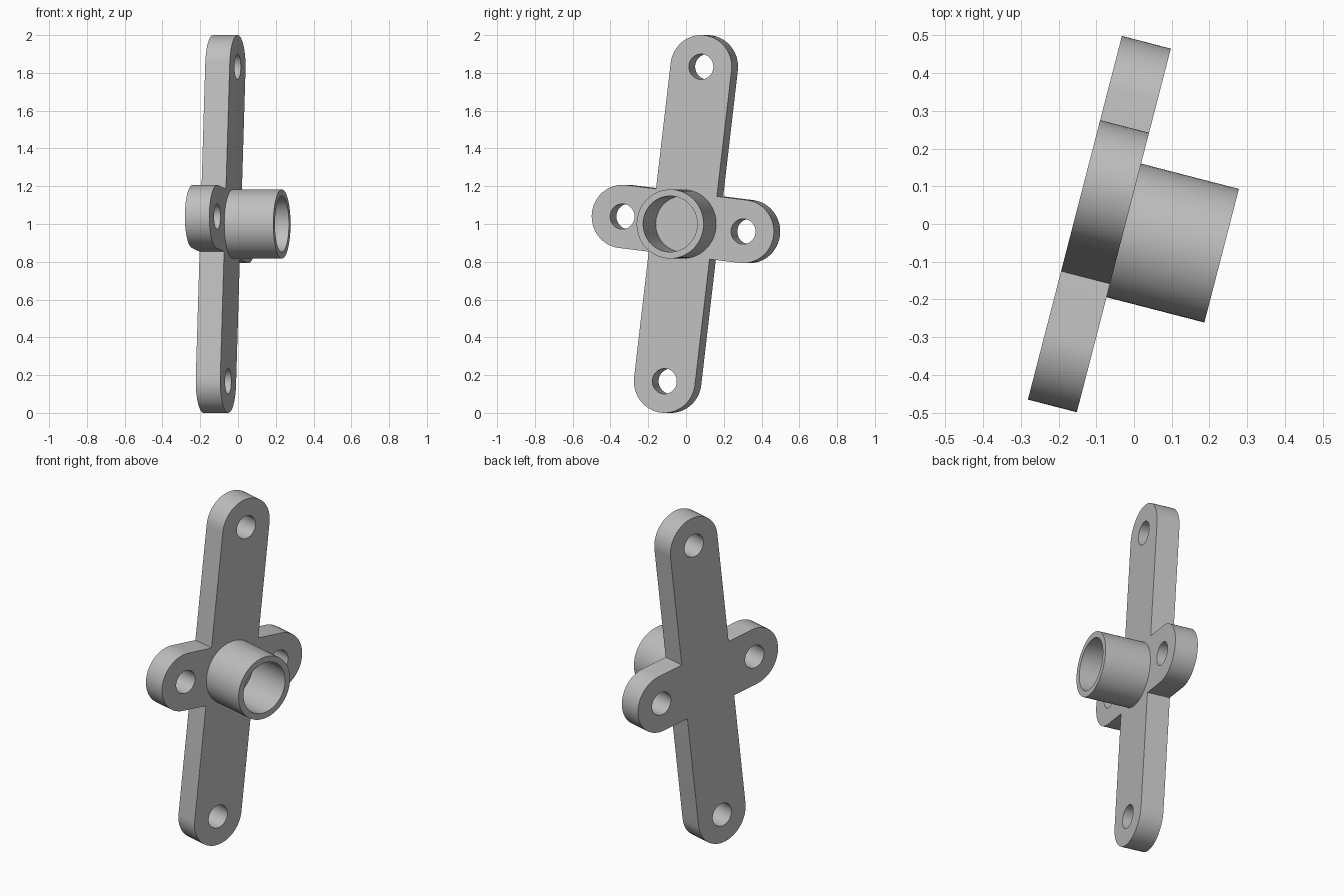
import bpy, bmesh
from math import radians, sin, cos, pi
from mathutils import Matrix, Vector

cube = bpy.data.objects.get("Cube")
if cube:
    bpy.data.objects.remove(cube, do_unlink=True)

grey = bpy.data.materials.new("light grey")
grey.use_nodes = True
colour = (0.52, 0.52, 0.52, 1)
grey.diffuse_color = colour
grey.node_tree.nodes["Principled BSDF"].inputs["Base Color"].default_value = colour

R = 0.1675             # half width of every arm
REACH = (0.333, 0.8385)  # hole distance of side arms and long bar
HOLE = 0.067
THICK = 0.134
TUBE_LEN = 0.268

# Local frame: X across, Y up the bar, Z out of the plate face
yaw, lean = radians(14.5), radians(-6.85)
frame = Matrix.Translation((-0.027, -0.017, 1)) @ Matrix((
    (sin(yaw), 0, cos(yaw), 0),
    (cos(yaw), 0, -sin(yaw), 0),
    (0, 1, 0, 0),
    (0, 0, 0, 1))) @ Matrix.Rotation(lean, 4, 'Z')


def arc(centre, radius, start, end, steps):
    return [(centre[0] + radius * cos(start + (end - start) * i / steps),
             centre[1] + radius * sin(start + (end - start) * i / steps))
            for i in range(steps + 1)]


def circle(centre, radius):
    return arc(centre, radius, 0, 2 * pi, 64)[:-1]


def extrude_profile(name, loops, bottom, top):
    """Extrude closed loops (the first is the outline, the rest are holes)."""
    curve = bpy.data.curves.new(name + " profile", 'CURVE')
    curve.dimensions = '2D'
    curve.fill_mode = 'BOTH'
    curve.extrude = (top - bottom) / 2
    for loop in loops:
        spline = curve.splines.new('POLY')
        spline.points.add(len(loop) - 1)
        for point, (x, y) in zip(spline.points, loop):
            point.co = (x, y, 0, 1)
        spline.use_cyclic_u = True
    helper = bpy.data.objects.new(name + " profile", curve)
    bpy.context.collection.objects.link(helper)
    graph = bpy.context.evaluated_depsgraph_get()
    mesh = bpy.data.meshes.new_from_object(helper.evaluated_get(graph))
    bpy.data.objects.remove(helper, do_unlink=True)

    # Weld the caps to the walls and place the part
    bm = bmesh.new()
    bm.from_mesh(mesh)
    bmesh.ops.remove_doubles(bm, verts=bm.verts, dist=0.0001)
    bmesh.ops.translate(bm, verts=bm.verts, vec=(0, 0, (top + bottom) / 2))
    bmesh.ops.transform(bm, matrix=frame, verts=bm.verts)
    bmesh.ops.recalc_face_normals(bm, faces=bm.faces)
    for face in bm.faces:
        face.smooth = True
    bm.to_mesh(mesh)
    bm.free()
    mesh.set_sharp_from_angle(angle=radians(30))
    mesh.materials.clear()
    mesh.materials.append(grey)
    obj = bpy.data.objects.new(name, mesh)
    bpy.context.collection.objects.link(obj)
    return obj


# Cross plate: four round-ended arms with a hole in each end
outline, holes = [], []
for k in range(4):
    turn = Matrix.Rotation(k * pi / 2, 2)
    end = (REACH[k % 2], 0)
    outline += [turn @ Vector(p) for p in arc(end, R, -pi / 2, pi / 2, 32) + [(R, R)]]
    holes.append(circle(turn @ Vector(end), HOLE))
extrude_profile("cross_plate", [outline] + holes, -THICK, 0)

# Hollow boss standing on the plate face
extrude_profile("boss_tube", [circle((0, 0), 0.183), circle((0, 0), 0.148)], 0, TUBE_LEN)
